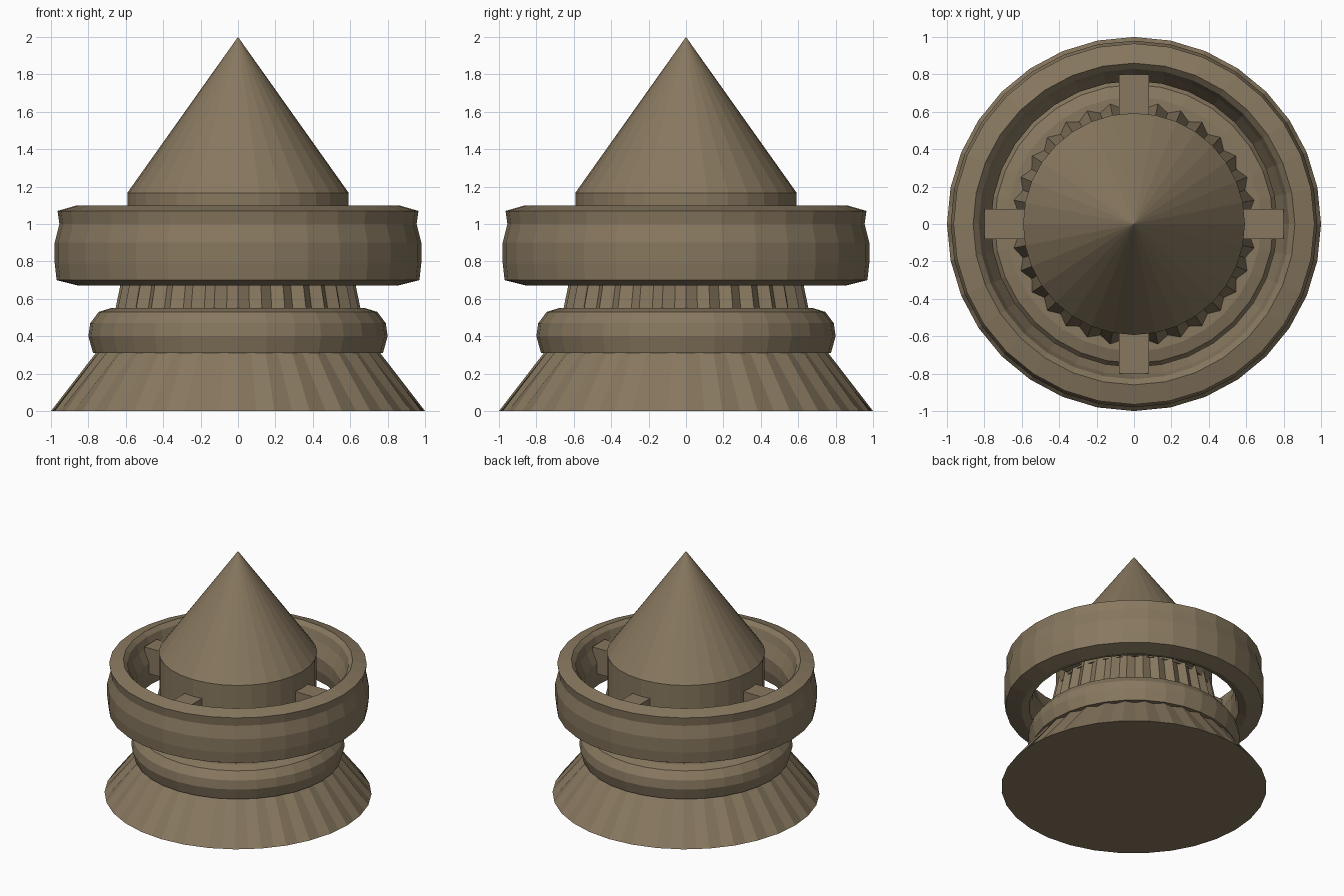
import bpy, bmesh, math

if "Cube" in bpy.data.objects:
    bpy.data.objects.remove(bpy.data.objects["Cube"])

stone = bpy.data.materials.new("warm brown stone")
stone.diffuse_color = (0.245, 0.188, 0.115, 1)
stone.use_nodes = True
stone.node_tree.nodes["Principled BSDF"].inputs["Base Color"].default_value = stone.diffuse_color
N = 32


def finish(bm, name):
    bmesh.ops.recalc_face_normals(bm, faces=bm.faces)
    me = bpy.data.meshes.new(name)
    bm.to_mesh(me)
    bm.free()
    me.materials.append(stone)
    ob = bpy.data.objects.new(name, me)
    bpy.context.collection.objects.link(ob)
    return ob


def lathe(name, profile, closed=False, sides=N):
    """Revolve (radius, z, flute depth) points; flutes pull in every other column."""
    bm = bmesh.new()
    rows = []
    for p in profile:
        r, z = p[0], p[1]
        depth = p[2] if len(p) > 2 else 0
        if r == 0:
            rows.append([bm.verts.new((0, 0, z))])
            continue
        row = []
        for i in range(sides):
            a = 2 * math.pi * i / sides
            rr = r - (depth if i % 2 else 0)
            row.append(bm.verts.new((rr * math.cos(a), rr * math.sin(a), z)))
        rows.append(row)
    pairs = list(zip(rows, rows[1:]))
    if closed:
        pairs.append((rows[-1], rows[0]))
    for a, b in pairs:
        for i in range(sides):
            j = (i + 1) % sides
            quad = [a[i % len(a)], a[j % len(a)], b[j % len(b)], b[i % len(b)]]
            bm.faces.new(list(dict.fromkeys(quad)))
    return finish(bm, name)


# Flared fluted foot
lathe("fluted_foot", [(0, 0), (1.0, 0, 0.005), (0.745, 0.33, 0.03), (0, 0.33)], sides=2 * N)

# Rounded collar above the foot
lathe("collar", [(0, 0.31), (0.775, 0.31), (0.80, 0.40), (0.79, 0.47),
                 (0.745, 0.53), (0.68, 0.55), (0, 0.55)])

# Fluted tapering column
lathe("fluted_column", [(0, 0.5), (0.665, 0.5, 0.035), (0.59, 0.86, 0.03), (0, 0.86)], sides=2 * N)

# Plain drum under the roof
lathe("drum", [(0, 0.8), (0.59, 0.8), (0.59, 1.165), (0, 1.165)])

# Pointed roof
lathe("cone_roof", [(0, 1.165), (0.593, 1.165), (0, 2.0)])

# Floating ring, bulging inside and out
lathe("outer_ring", [(0.86, 1.10), (0.965, 1.07), (0.955, 1.0), (0.98, 0.90), (0.98, 0.79),
                     (0.97, 0.70), (0.85, 0.67), (0.79, 0.69), (0.765, 0.79),
                     (0.765, 0.90), (0.81, 1.0), (0.83, 1.07)], closed=True)

# Four struts holding the ring
for k in range(4):
    bm = bmesh.new()
    bmesh.ops.create_cube(bm, size=1)
    for v in bm.verts:
        v.co = (0.685 + v.co.x * 0.23, v.co.y * 0.16, 0.92 + v.co.z * 0.21)
    ob = finish(bm, "strut_%d" % (k + 1))
    ob.rotation_euler.z = k * math.pi / 2
